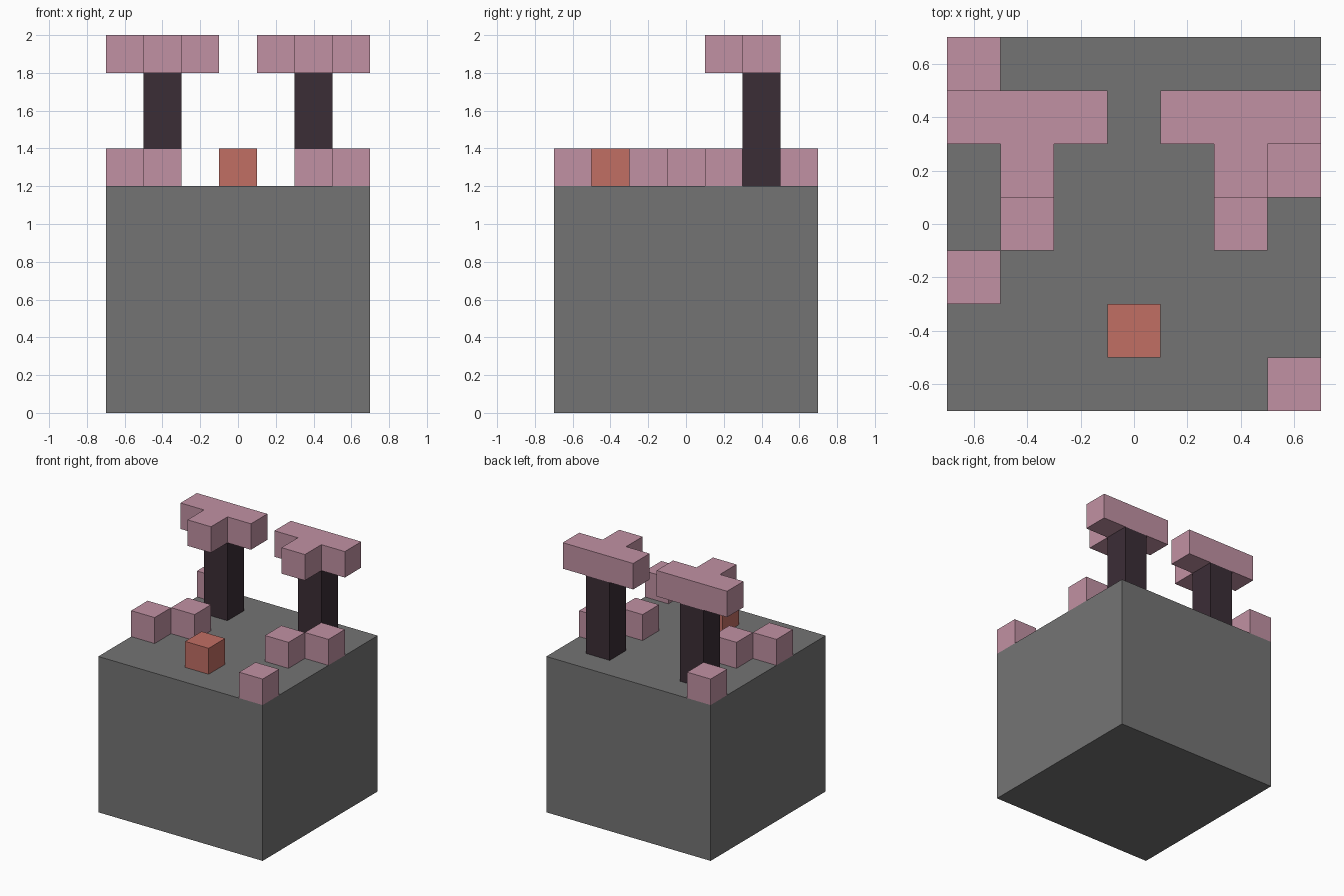
import bpy
import bmesh

cube = bpy.data.objects.get("Cube")
if cube:
    bpy.data.objects.remove(cube, do_unlink=True)

U = 0.2        # block size
GROUND = 1.2   # top of the base


def material(name, rgb):
    # sRGB bytes to linear
    lin = [((c / 255 + 0.055) / 1.055) ** 2.4 for c in rgb]
    m = bpy.data.materials.new(name)
    m.use_nodes = True
    m.diffuse_color = (*lin, 1)
    m.node_tree.nodes["Principled BSDF"].inputs["Base Color"].default_value = (*lin, 1)
    return m


stone = material("stone grey", (116, 116, 116))
bark = material("dark bark", (59, 45, 54))
blossom = material("blossom pink", (193, 145, 163))
clay = material("clay red", (193, 110, 100))


def prism(name, outline, z0, z1, mat):
    """Extrude a flat outline from z0 up to z1."""
    bm = bmesh.new()
    face = bm.faces.new([bm.verts.new((x, y, z0)) for x, y in outline])
    top = bmesh.ops.extrude_face_region(bm, geom=[face])["geom"]
    verts = [g for g in top if isinstance(g, bmesh.types.BMVert)]
    bmesh.ops.translate(bm, verts=verts, vec=(0, 0, z1 - z0))
    bmesh.ops.recalc_face_normals(bm, faces=bm.faces)
    mesh = bpy.data.meshes.new(name)
    bm.to_mesh(mesh)
    bm.free()
    mesh.materials.append(mat)
    obj = bpy.data.objects.new(name, mesh)
    bpy.context.collection.objects.link(obj)
    return obj


def block(name, x, y, z0, z1, mat, half=U / 2):
    square = [(x - half, y - half), (x + half, y - half),
              (x + half, y + half), (x - half, y + half)]
    return prism(name, square, z0, z1, mat)


# Base
block("base", 0, 0, 0, GROUND, stone, half=0.7)

# Two trees, each a square trunk under a T-shaped canopy
h = U / 2
for side, x in (("right", -0.4), ("left", 0.4)):
    y = 0.4
    block(side + "_trunk", x, y, GROUND, 1.8, bark)
    tee = [(-3 * h, h), (-3 * h, -h), (-h, -h), (-h, -3 * h),
           (h, -3 * h), (h, -h), (3 * h, -h), (3 * h, h)]
    prism(side + "_canopy", [(x + dx, y + dy) for dx, dy in tee], 1.8, 2.0, blossom)

# Fallen blossom blocks scattered on the ground
spots = [(-0.6, 0.6), (-0.4, 0), (-0.6, -0.2), (0.4, 0), (0.6, 0.2), (0.6, -0.6)]
for i, (x, y) in enumerate(spots, 1):
    block(f"blossom_block_{i}", x, y, GROUND, GROUND + U, blossom)

# Red block at the front
block("red_block", 0, -0.4, GROUND, GROUND + U, clay)
